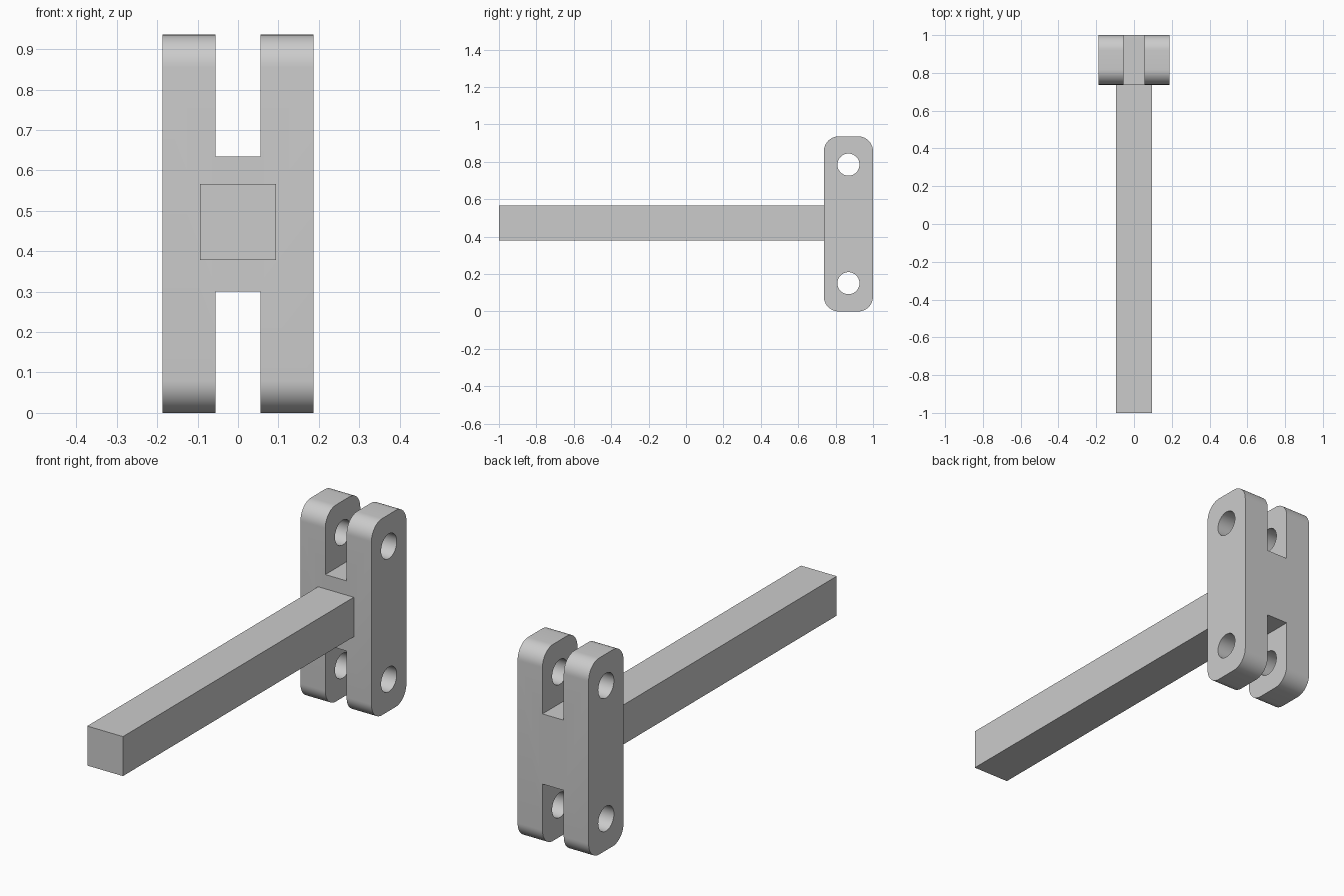
import bpy, bmesh, math
from mathutils import Matrix, Vector

cube = bpy.data.objects.get("Cube")
if cube:
    bpy.data.objects.remove(cube, do_unlink=True)

# Shared dimensions
HEIGHT, HALF_W = 0.936, 0.187
FRONT, BACK = 0.737, 1.0
MID_Y, MID_Z = (FRONT + BACK) / 2, HEIGHT / 2
SLOT_HALF, WEB_HALF = 0.056, 0.167
HOLE_R, HOLE_OFFSET = 0.059, 0.317
BAR_HALF = 0.094

grey = bpy.data.materials.new("plain_grey")
grey.use_nodes = True
colour = (0.6, 0.6, 0.6, 1)
grey.diffuse_color = colour
grey.node_tree.nodes["Principled BSDF"].inputs["Base Color"].default_value = colour


def make_object(name, bm):
    mesh = bpy.data.meshes.new(name)
    bm.to_mesh(mesh)
    bm.free()
    mesh.materials.append(grey)
    obj = bpy.data.objects.new(name, mesh)
    bpy.context.collection.objects.link(obj)
    return obj


def box(name, low, high, corner_radius=0):
    """Box between two corners, optionally rounding the edges along x."""
    low, high = Vector(low), Vector(high)
    bm = bmesh.new()
    bmesh.ops.create_cube(bm, size=1)
    bmesh.ops.scale(bm, vec=high - low, verts=bm.verts)
    bmesh.ops.translate(bm, vec=(low + high) / 2, verts=bm.verts)
    if corner_radius:
        edges = [e for e in bm.edges
                 if abs(e.verts[0].co.x - e.verts[1].co.x) > HALF_W]
        bmesh.ops.bevel(bm, geom=edges, offset=corner_radius, segments=12,
                        profile=0.5, affect='EDGES')
    return make_object(name, bm)


def pin_hole(name, z):
    """Cylinder along x used to drill both lugs."""
    bm = bmesh.new()
    bmesh.ops.create_cone(bm, cap_ends=True, segments=48, radius1=HOLE_R,
                          radius2=HOLE_R, depth=1)
    bmesh.ops.transform(bm, verts=bm.verts,
                        matrix=Matrix.Translation((0, MID_Y, z))
                        @ Matrix.Rotation(math.pi / 2, 4, 'Y'))
    return make_object(name, bm)


def cut(target, cutter):
    cutter.hide_render = True
    mod = target.modifiers.new("cut", 'BOOLEAN')
    mod.operation = 'DIFFERENCE'
    mod.solver = 'EXACT'
    mod.object = cutter
    bpy.context.view_layer.objects.active = target
    bpy.ops.object.modifier_apply(modifier=mod.name)
    bpy.data.objects.remove(cutter, do_unlink=True)


# H-shaped bracket: rounded block with a slot and pin hole at each end
bracket = box("double_clevis_bracket", (-HALF_W, FRONT, 0),
              (HALF_W, BACK, HEIGHT), corner_radius=0.08)
for side in (-1, 1):
    near, far = MID_Z + side * WEB_HALF, MID_Z + side
    cut(bracket, box("slot_cutter", (-SLOT_HALF, FRONT - 0.1, min(near, far)),
                     (SLOT_HALF, BACK + 0.1, max(near, far))))
    cut(bracket, pin_hole("pin_hole_cutter", MID_Z + side * HOLE_OFFSET))

# Square bar, seated slightly into the bracket web
bar = box("square_bar", (-BAR_HALF, -1, MID_Z + 0.005 - BAR_HALF),
          (BAR_HALF, FRONT + 0.01, MID_Z + 0.005 + BAR_HALF))

# Smooth the rounds and holes, keep machined edges sharp
bpy.ops.object.select_all(action='DESELECT')
for obj in (bracket, bar):
    obj.select_set(True)
bpy.context.view_layer.objects.active = bracket
bpy.ops.object.shade_smooth_by_angle(angle=math.radians(30))
